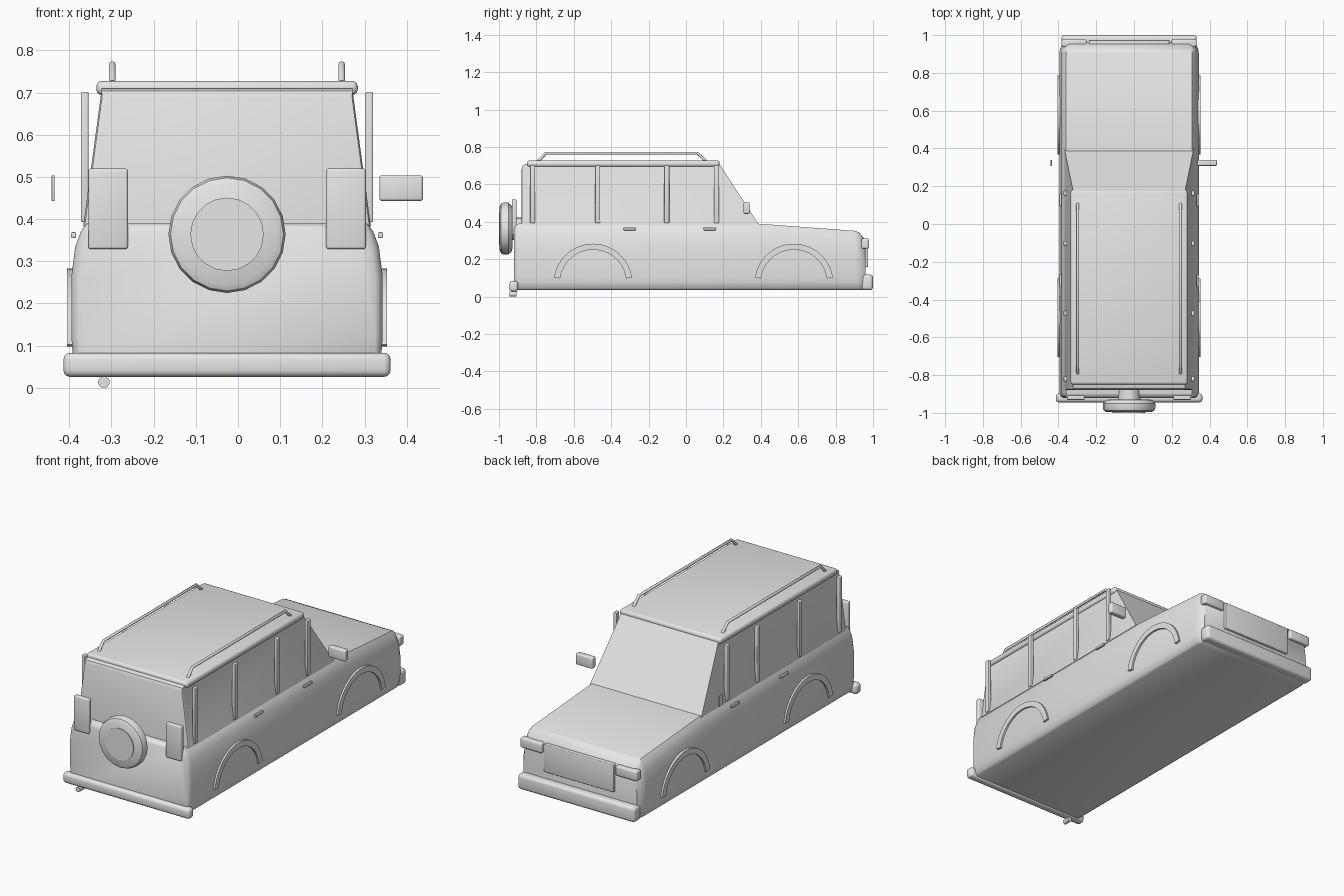
import bpy, bmesh, math
from mathutils import Matrix, Vector

if "Cube" in bpy.data.objects:
    bpy.data.objects.remove(bpy.data.objects["Cube"])

CX = -0.026  # body centre line
grey = bpy.data.materials.new("light_grey")
grey.diffuse_color = (0.8, 0.8, 0.8, 1)
grey.use_nodes = True
grey.node_tree.nodes["Principled BSDF"].inputs["Base Color"].default_value = grey.diffuse_color


def finish(name, bm, angle=40):
    bmesh.ops.recalc_face_normals(bm, faces=bm.faces)
    me = bpy.data.meshes.new(name)
    bm.to_mesh(me)
    bm.free()
    ob = bpy.data.objects.new(name, me)
    bpy.context.collection.objects.link(ob)
    me.materials.append(grey)
    bpy.ops.object.select_all(action='DESELECT')
    ob.select_set(True)
    bpy.context.view_layer.objects.active = ob
    bpy.ops.object.shade_smooth_by_angle(angle=math.radians(angle))
    return ob


def box(name, x, y, z, bevel=0.005, seg=3):
    """Rounded box from (min, max) pairs."""
    bm = bmesh.new()
    bmesh.ops.create_cube(bm, size=1)
    for v in bm.verts:
        v.co = [(a + b) / 2 + c * (b - a) for (a, b), c in zip((x, y, z), v.co)]
    if bevel:
        bmesh.ops.bevel(bm, geom=bm.edges[:], offset=bevel, segments=seg, profile=0.5, affect='EDGES')
    return finish(name, bm)


def side_box(name, s, off, half, y, z, bevel=0.005):
    c = CX + s * off
    return box(name, (c - half, c + half), y, z, bevel)


def loft(name, rings, closed=False, angle=40):
    """Skin equal-length rings; cap the ends unless closed."""
    bm = bmesh.new()
    vs = [[bm.verts.new(p) for p in r] for r in rings]
    n = len(vs[0])
    pairs = list(zip(vs, vs[1:])) + ([(vs[-1], vs[0])] if closed else [])
    for a, b in pairs:
        for i in range(n):
            j = (i + 1) % n
            bm.faces.new((a[i], a[j], b[j], b[i]))
    if not closed:
        bm.faces.new(vs[0])
        bm.faces.new(vs[-1])
    return finish(name, bm, angle)


# Lower body and bonnet: cross-sections lofted along y
def section(y, top, inset):
    half = [(0.345, 0.035), (0.358, 0.045), (0.366, 0.08), (0.369, 0.12),
            (0.369, top - 0.125), (0.36, top - 0.055), (0.347, top - 0.02), (0.333, top)]
    pts = [(w - inset, z) for w, z in half]
    return [(CX + w, y, z) for w, z in pts] + [(CX - w, y, z) for w, z in reversed(pts)]


loft("lower_body", [section(-0.92, 0.375, 0.018), section(-0.912, 0.385, 0.007),
                    section(-0.895, 0.39, 0), section(0.389, 0.39, 0),
                    section(0.905, 0.352, 0), section(0.925, 0.344, 0.003),
                    section(0.947, 0.318, 0.012), section(0.96, 0.30, 0.022)])

# Cabin: tapered block with a sloping windscreen
bm = bmesh.new()
lo = [bm.verts.new((CX + s * 0.341, y, 0.383)) for s, y in ((-1, -0.88), (1, -0.88), (1, 0.391), (-1, 0.391))]
hi = [bm.verts.new((CX + s * 0.297, y, 0.71)) for s, y in ((-1, -0.878), (1, -0.878), (1, 0.178), (-1, 0.178))]
bm.faces.new(lo)
bm.faces.new(hi)
for i in range(4):
    bm.faces.new((lo[i], lo[(i + 1) % 4], hi[(i + 1) % 4], hi[i]))
rear_top = [e for e in bm.edges if all(v.co.z > 0.7 and v.co.y < 0 for v in e.verts)]
bmesh.ops.bevel(bm, geom=rear_top, offset=0.022, segments=2, profile=0.5, affect='EDGES')
corners = [e for e in bm.edges if e.verts[0].co.y < -0.8 and e.verts[1].co.y < -0.8
           and abs(e.verts[0].co.z - e.verts[1].co.z) > 0.2]
bmesh.ops.bevel(bm, geom=corners, offset=0.012, segments=2, profile=0.5, affect='EDGES')
finish("cabin", bm, 30)

# Roof panel
box("roof_panel", (CX - 0.31, CX + 0.31), (-0.85, 0.18), (0.694, 0.728), 0.014, 3)

# Bumpers
box("rear_bumper", (CX - 0.388, CX + 0.388), (-0.944, -0.897), (0.026, 0.083), 0.016)
box("front_bumper", (CX - 0.358, CX + 0.358), (0.938, 1.0), (0.035, 0.118), 0.016)

# Grille
box("grille", (CX - 0.213, CX + 0.213), (0.945, 0.974), (0.158, 0.311), 0.004)


# Arch trim: bent strip with a square section
def arch(name, s, yc):
    rings = []
    for i in range(25):
        a = math.radians(8 + 164 * i / 24)
        rings.append([(CX + s * w, yc + r * math.cos(a), 0.073 + r * math.sin(a))
                      for r, w in ((0.178, 0.345), (0.21, 0.345), (0.21, 0.379), (0.178, 0.379))])
    loft(name, rings)


# Roof rail: octagonal tube along a bent path
def rail(name, s):
    cu = bpy.data.curves.new(name, 'CURVE')
    cu.dimensions = '3D'
    cu.bevel_depth = 0.008
    cu.bevel_resolution = 2
    cu.use_fill_caps = True
    sp = cu.splines.new('POLY')
    path = [(-0.79, 0.724), (-0.75, 0.767), (0.062, 0.767), (0.107, 0.724)]
    sp.points.add(len(path) - 1)
    for p, (y, z) in zip(sp.points, path):
        p.co = (CX + s * 0.272, y, z, 1)
    ob = bpy.data.objects.new(name, cu)
    bpy.context.collection.objects.link(ob)
    cu.materials.append(grey)


for s, side in ((-1, "left"), (1, "right")):
    for i, y in enumerate((-0.82, -0.472, -0.103, 0.163)):
        side_box(f"{side}_pillar_{i + 1}", s, 0.3375, 0.009, (y - 0.0135, y + 0.0135), (0.393, 0.702), 0.004)
    for end, y in (("rear", -0.497), ("front", 0.577)):
        arch(f"{side}_{end}_arch", s, y)
    for end, y in (("rear", -0.30), ("front", 0.127)):
        side_box(f"{side}_{end}_handle", s, 0.364, 0.006, (y - 0.034, y + 0.034), (0.355, 0.369), 0.003)
    rail(f"{side}_roof_rail", s)
    side_box(f"{side}_tail_light", s, 0.282, 0.047, (-0.931, -0.906), (0.329, 0.52), 0.006)
    side_box(f"{side}_headlight", s, 0.291, 0.066, (0.938, 0.978), (0.257, 0.311), 0.008)

# Mirrors: full housing on one side, thin plate on the other
box("right_mirror", (0.335, 0.439), (0.308, 0.34), (0.443, 0.504), 0.007)
box("left_mirror_plate", (-0.442, -0.435), (0.308, 0.34), (0.443, 0.504), 0.002)


# Round parts turned about the y axis
def lathe(name, x, z, profile, n, angle=30):
    rings = [[(x + r * math.cos(2 * math.pi * i / n), y, z + r * math.sin(2 * math.pi * i / n))
              for i in range(n)] for r, y in profile]
    loft(name, rings, False, angle)


# Spare wheel, its cover and mount
lathe("spare_wheel", CX, 0.364, [(0.105, -0.928), (0.122, -0.932), (0.139, -0.95), (0.139, -0.975),
                                 (0.134, -0.988), (0.118, -0.996)], 20)
lathe("spare_wheel_hub", CX, 0.364, [(0.087, -0.93), (0.087, -1.0)], 20)
lathe("spare_wheel_mount", CX, 0.364, [(0.06, -0.87), (0.06, -0.94)], 16)

# Exhaust pipe
lathe("exhaust_pipe", -0.318, 0.0137, [(0.0137, -0.944), (0.0137, -0.905)], 16, 40)
